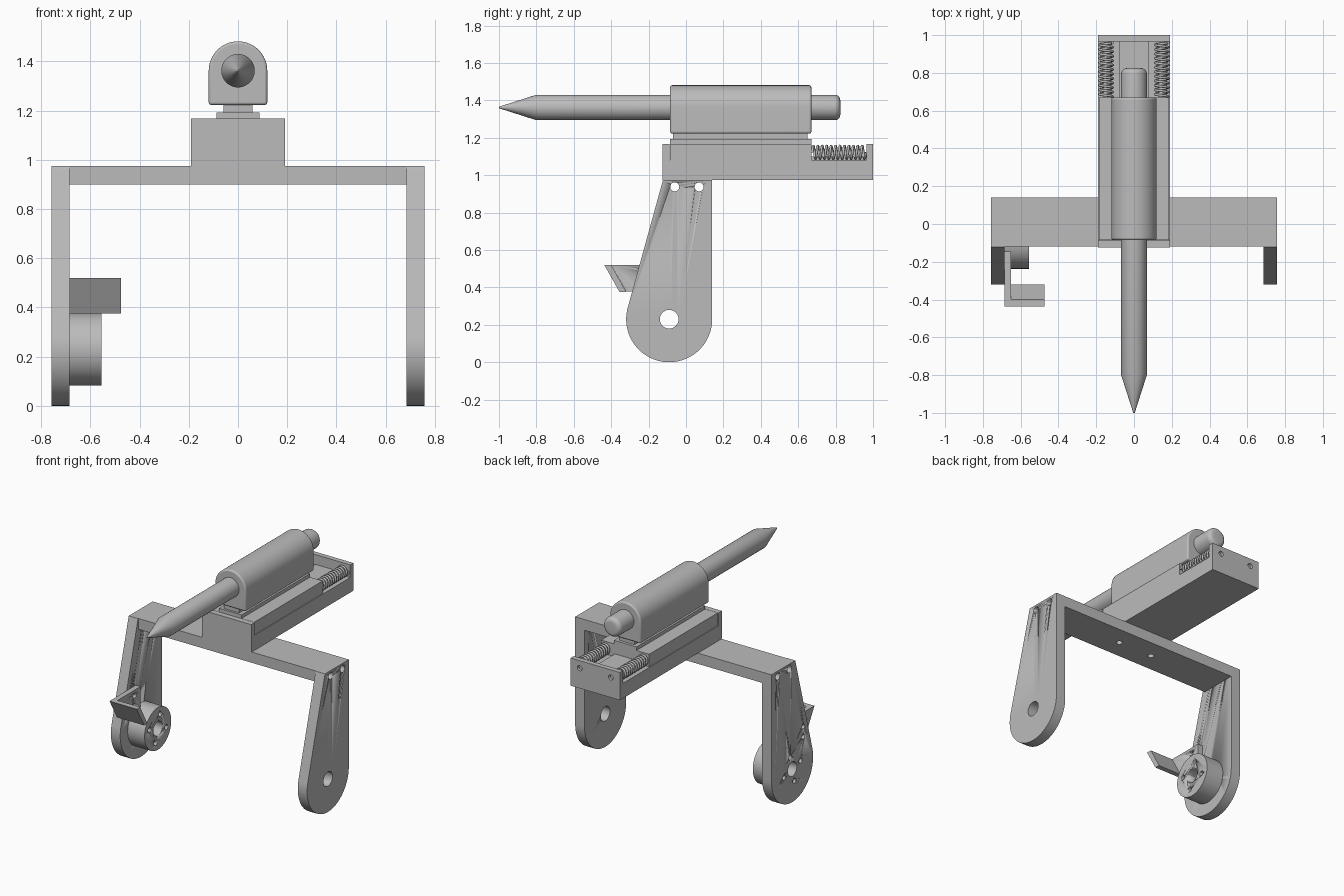
import bpy, bmesh, math
from mathutils import Matrix, Vector

old = bpy.data.objects.get("Cube")
if old:
    bpy.data.objects.remove(old, do_unlink=True)

grey = bpy.data.materials.new("plain grey")
grey.use_nodes = True
GREY = (0.5, 0.5, 0.5, 1)
grey.diffuse_color = GREY
grey.node_tree.nodes["Principled BSDF"].inputs["Base Color"].default_value = GREY


def finish(name, bm, smooth=True):
    bmesh.ops.recalc_face_normals(bm, faces=bm.faces)
    mesh = bpy.data.meshes.new(name)
    bm.to_mesh(mesh)
    bm.free()
    obj = bpy.data.objects.new(name, mesh)
    bpy.context.collection.objects.link(obj)
    mesh.materials.append(grey)
    if smooth:
        activate(obj)
        bpy.ops.object.shade_smooth_by_angle(angle=math.radians(30))
    return obj


def activate(obj):
    bpy.ops.object.select_all(action='DESELECT')
    obj.select_set(True)
    bpy.context.view_layer.objects.active = obj


def box(name, x0, x1, y0, y1, z0, z1):
    bm = bmesh.new()
    size = Matrix.Diagonal((x1 - x0, y1 - y0, z1 - z0, 1))
    centre = Matrix.Translation(((x0 + x1) / 2, (y0 + y1) / 2, (z0 + z1) / 2))
    bmesh.ops.create_cube(bm, size=1, matrix=centre @ size)
    return finish(name, bm, False)


def extrude(name, points, axis, start, end):
    """Extrude a (y, z) profile along x, or an (x, z) profile along y."""
    bm = bmesh.new()
    place = (lambda a, b: (start, a, b)) if axis == 'X' else (lambda a, b: (a, start, b))
    face = bm.faces.new([bm.verts.new(place(a, b)) for a, b in points])
    new = bmesh.ops.extrude_face_region(bm, geom=[face])["geom"]
    step = Vector((end - start, 0, 0) if axis == 'X' else (0, end - start, 0))
    bmesh.ops.translate(bm, vec=step, verts=[v for v in new if isinstance(v, bmesh.types.BMVert)])
    return finish(name, bm)


def arc(a, b, radius, first, last, steps=32):
    angles = [math.radians(first + (last - first) * i / steps) for i in range(steps + 1)]
    return [(a + radius * math.cos(t), b + radius * math.sin(t)) for t in angles]


def circle(a, b, radius):
    return arc(a, b, radius, 0, 360, 32)[:-1]


def cut(obj, cutter):
    mod = obj.modifiers.new("hole", 'BOOLEAN')
    mod.operation = 'DIFFERENCE'
    mod.solver = 'EXACT'
    mod.object = cutter
    activate(obj)
    bpy.ops.object.modifier_apply(modifier=mod.name)
    bpy.data.objects.remove(cutter, do_unlink=True)


def drill(obj, a, b, radius, axis='X', start=-1, end=1):
    cut(obj, extrude("cutter", circle(a, b, radius), axis, start, end))


def bevel(obj, width):
    mod = obj.modifiers.new("rounding", 'BEVEL')
    mod.width = width
    mod.segments = 3
    mod.limit_method = 'ANGLE'
    mod.angle_limit = math.radians(40)


# Legs: tapered plates with a round foot
HUB_Y, HUB_Z = -0.09, 0.23
leg_profile = arc(HUB_Y, HUB_Z, 0.23, 0, -194) + [(-0.123, 0.975), (0.14, 0.975)]
BOLTS = [(-0.06, 0.9375), (0.07, 0.9375)]
bracket_holes = [(-0.21, 0.48), (-0.21, 0.41)]
hub_holes = []
for i in range(4):
    t = math.radians(75 + 90 * i)
    hub_holes.append((HUB_Y + 0.095 * math.cos(t), HUB_Z + 0.095 * math.sin(t)))

left_leg = extrude("left_leg", leg_profile, 'X', 0.685, 0.757)
right_leg = extrude("right_leg", leg_profile, 'X', -0.757, -0.685)
for leg in (left_leg, right_leg):
    drill(leg, HUB_Y, HUB_Z, 0.05)
    for y, z in BOLTS:
        drill(leg, y, z, 0.024)
for y, z in hub_holes + bracket_holes:
    drill(right_leg, y, z, 0.017)

# Crossbar with bolt holes along it and two from below
crossbar = box("crossbar", -0.685, 0.685, -0.12, 0.14, 0.9, 0.975)
for y, z in BOLTS:
    drill(crossbar, y, z, 0.024)
for x in (-0.13, 0.13):
    bm = bmesh.new()
    bmesh.ops.create_cone(bm, cap_ends=True, segments=24, radius1=0.02, radius2=0.02,
                          depth=0.06, matrix=Matrix.Translation((x, 0.01, 0.9)))
    cut(crossbar, finish("cutter", bm))

# Hub drum on the inside of the right leg
drum = extrude("hub_drum", arc(HUB_Y, HUB_Z, 0.147, 0, 360, 64)[:-1], 'X', -0.685, -0.555)
drill(drum, HUB_Y, HUB_Z, 0.05)
for y, z in hub_holes:
    drill(drum, y, z, 0.017)

# Angled bracket: flange against the leg and a tilted plate
flange = extrude("bracket_flange", [(-0.4, 0.52), (-0.145, 0.52), (-0.145, 0.378), (-0.32, 0.378)],
                 'X', -0.685, -0.65)
for y, z in bracket_holes:
    drill(flange, y, z, 0.017)
extrude("bracket_plate", [(-0.437, 0.52), (-0.4, 0.52), (-0.32, 0.375), (-0.355, 0.375)],
        'X', -0.685, -0.475)

# Slide base: floor, end stops and centre rail
box("slide_floor", -0.19, 0.19, -0.125, 1.0, 0.975, 1.08)
box("front_stop", -0.19, 0.19, -0.125, -0.087, 1.08, 1.168)
rear_stop = box("rear_stop", -0.19, 0.19, 0.965, 1.0, 1.08, 1.168)
for x in (-0.12, 0.12):
    drill(rear_stop, x, 1.115, 0.018, 'Y', 0.98, 1.1)
box("centre_rail", -0.08, 0.08, 0.6, 0.965, 1.08, 1.1)

# Sliding carriage and the neck that holds the barrel
box("carriage", -0.185, 0.185, -0.085, 0.67, 1.08, 1.168)
box("carriage_step", -0.087, 0.087, -0.085, 0.67, 1.168, 1.193)
box("neck", -0.058, 0.058, -0.07, 0.65, 1.193, 1.23)

# Return springs
for side, x in (("left", 0.147), ("right", -0.147)):
    curve = bpy.data.curves.new(side + "_spring", 'CURVE')
    curve.dimensions = '3D'
    curve.bevel_depth = 0.007
    curve.bevel_resolution = 2
    curve.use_fill_caps = True
    turns, steps = 12, 24
    path = curve.splines.new('POLY')
    path.points.add(turns * steps)
    for i, point in enumerate(path.points):
        t = 2 * math.pi * i / steps
        y = 0.675 + 0.285 * i / (turns * steps)
        point.co = (x + 0.034 * math.cos(t), y, 1.122 + 0.034 * math.sin(t), 1)
    curve.materials.append(grey)
    spring = bpy.data.objects.new(side + "_spring", curve)
    bpy.context.collection.objects.link(spring)

# Barrel housing: arched block with softened edges
AXIS_Z = 1.362
barrel = extrude("barrel_housing", arc(0, AXIS_Z, 0.119, 0, 180) + [(-0.119, 1.223), (0.119, 1.223)],
                 'Y', -0.085, 0.67)
bevel(barrel, 0.01)

# Pointed rod: lathed profile of (radius, y)
profile = [(0.004, -1.0), (0.068, -0.8)]
profile += [(0.038 + 0.03 * math.cos(t), 0.795 + 0.03 * math.sin(t))
            for t in [math.radians(15 * i) for i in range(7)]]
bm = bmesh.new()
rings = []
for radius, y in profile:
    rings.append([bm.verts.new((a, y, b)) for a, b in arc(0, AXIS_Z, radius, 0, 360, 48)[:-1]])
for lower, upper in zip(rings, rings[1:]):
    for i in range(len(lower)):
        bm.faces.new((lower[i - 1], lower[i], upper[i], upper[i - 1]))
bm.faces.new(rings[0])
bm.faces.new(rings[-1])
finish("pointed_rod", bm)
